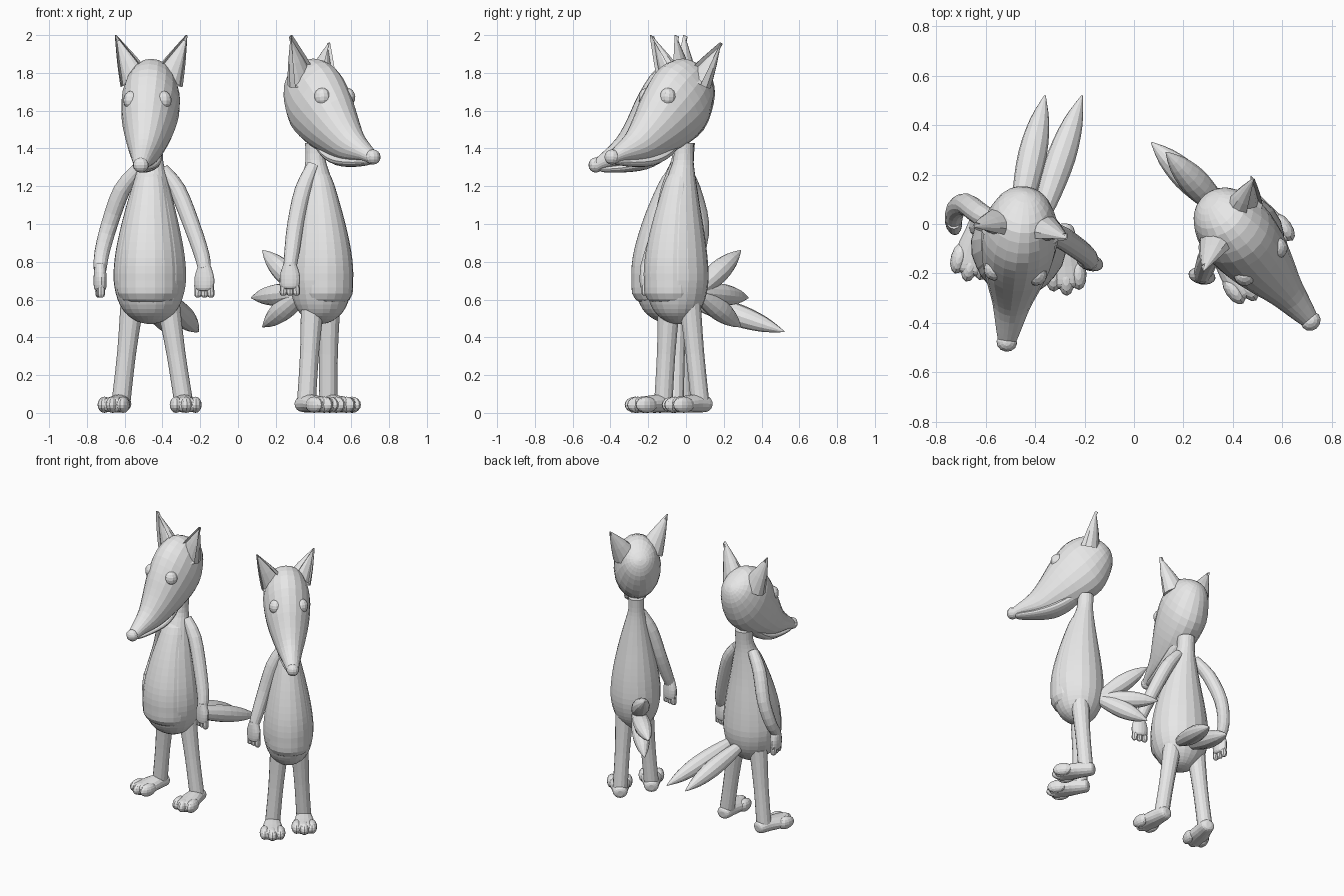
import bpy, bmesh, math
from mathutils import Vector, Matrix

cube = bpy.data.objects.get("Cube")
if cube:
    bpy.data.objects.remove(cube, do_unlink=True)

grey = bpy.data.materials.new("plain_grey")
grey.use_nodes = True
grey.diffuse_color = (0.8, 0.8, 0.8, 1)
grey.node_tree.nodes["Principled BSDF"].inputs["Base Color"].default_value = (0.8, 0.8, 0.8, 1)

X = Vector((1, 0, 0))
Z = Vector((0, 0, 1))
IDENT = Matrix.Identity(4)


def finish(name, bm):
    bmesh.ops.recalc_face_normals(bm, faces=bm.faces)
    me = bpy.data.meshes.new(name)
    bm.to_mesh(me)
    bm.free()
    me.materials.append(grey)
    bpy.context.collection.objects.link(bpy.data.objects.new(name, me))


def smooth_rows(rows, steps):
    """Catmull-Rom through rows of numbers."""
    out = []
    for i in range(len(rows) - 1):
        p0, p1 = rows[max(i - 1, 0)], rows[i]
        p2, p3 = rows[i + 1], rows[min(i + 2, len(rows) - 1)]
        for s in range(steps):
            t = s / steps
            out.append([0.5 * (2 * b + (c - a) * t + (2 * a - 5 * b + 4 * c - d) * t * t
                               + (3 * b - a - 3 * c + d) * t ** 3)
                        for a, b, c, d in zip(p0, p1, p2, p3)])
    return out + [list(rows[-1])]


def sweep(rows, sides=16, steps=3, side=X, axis=None, mat=IDENT):
    """Skin of ellipses along rows of (x, y, z, half width, half depth)."""
    rows = smooth_rows(rows, steps)
    pts = [Vector(r[:3]) for r in rows]
    bm = bmesh.new()
    rings = []
    for i, r in enumerate(rows):
        t = axis or (pts[min(i + 1, len(pts) - 1)] - pts[max(i - 1, 0)]).normalized()
        u = (side - t * side.dot(t)).normalized()
        v = t.cross(u)
        rings.append([bm.verts.new(mat @ (pts[i]
                      + u * max(r[3], 0.002) * math.cos(k * math.tau / sides)
                      + v * max(r[4], 0.002) * math.sin(k * math.tau / sides)))
                      for k in range(sides)])
    for a, b in zip(rings, rings[1:]):
        for k in range(sides):
            n = (k + 1) % sides
            bm.faces.new((a[k], a[n], b[n], b[k]))
    bm.faces.new(rings[0])
    bm.faces.new(rings[-1])
    return bm


def ball(name, centre, size, mat=IDENT):
    bm = bmesh.new()
    bmesh.ops.create_uvsphere(bm, u_segments=12, v_segments=8, radius=1,
                              matrix=mat @ Matrix.Translation(centre) @ Matrix.Diagonal((*size, 1)))
    finish(name, bm)


def torso(tag, mat, w, d, lean):
    # (height, girth, forward lean)
    shape = [(.47, .05, .04), (.485, .36, .045), (.53, .68, .05), (.6, .89, .05), (.7, 1, .05),
             (.82, .97, .05), (.95, .85, .045), (1.1, .66, .035), (1.25, .44, .018),
             (1.34, .32, .005), (1.43, .31, 0)]
    finish(tag + "_body", sweep([(0, -f * lean, z, w * g, d * g) for z, g, f in shape],
                                sides=20, axis=Z, mat=mat))
    # belly panel standing slightly proud of the body
    panel = [(.52, .1, .05)] + shape[3:9] + [(1.29, .1, .03)]
    finish(tag + "_belly", sweep([(0, -f * lean - .25 * d * g, z, w * .88 * g, d * .83 * g)
                                  for z, g, f in panel], sides=20, axis=Z, mat=mat))


def head(tag, mat, pitch, tips):
    pivot = Matrix.Translation((0, 0, 1.68))
    mat_h = mat @ pivot @ Matrix.Rotation(math.radians(pitch), 4, 'X') @ pivot.inverted()
    along = Vector((0, -.78, -.62))
    up = Vector((0, -.62, .78))
    # (distance along the snout, offset, half width, half height)
    shape = [(-.175, 0, .01, .01), (-.158, .01, .065, .07), (-.1, .02, .118, .15),
             (.03, -.002, .154, .206), (.18, -.024, .144, .184), (.32, -.042, .112, .132),
             (.43, -.045, .08, .092), (.55, -.012, .05, .046), (.61, 0, .034, .032)]
    rows = [(*(Vector((0, 0, 1.68)) + along * t + up * n), w, h) for t, n, w, h in shape]
    finish(tag + "_head", sweep(rows, sides=20, axis=along, mat=mat_h))
    # lower jaw
    finish(tag + "_jaw", sweep([(0, -.04, 1.44, .05, .03), (0, -.12, 1.37, .07, .035),
                                (0, -.21, 1.322, .072, .034), (0, -.32, 1.298, .055, .025),
                                (0, -.43, 1.29, .034, .016), (0, -.45, 1.29, .01, .005)], mat=mat_h))
    ball(tag + "_nose", (0, -.472, 1.312), (.042, .038, .04), mat_h)
    for s, side in ((-1, "right"), (1, "left")):
        ball(f"{tag}_{side}_eye", (s * .085, -.185, 1.655), (.044, .046, .05), mat_h)
    # ears with a hollow front
    for tip, side in zip(tips, ("right", "left")):
        tip = Vector(tip)
        base = Vector((math.copysign(.085, tip.x), tip.y * .3, 1.76))
        mid = base.lerp(tip, .45)
        bm = sweep([(*base, .088, .07), (*mid, .054, .044), (*tip, .004, .004)],
                   sides=12, steps=2, mat=mat)
        bmesh.ops.recalc_face_normals(bm, faces=bm.faces)
        front = mat.to_3x3() @ Vector((0, -1, 0))
        faces = [f for f in bm.faces if f.normal.dot(front) > .6 and len(f.verts) == 4]
        bmesh.ops.inset_region(bm, faces=faces, thickness=.009)
        bmesh.ops.translate(bm, verts=list({v for f in faces for v in f.verts}),
                            vec=front * -.025)
        finish(f"{tag}_{side}_ear", bm)


def leg(name, hip, ankle, yaw):
    hip, ankle = Vector(hip), Vector(ankle)
    knee = hip.lerp(ankle, .5)
    finish(name + "_leg", sweep([(*hip, .062, .06), (*knee, .05, .05), (*ankle, .05, .05)], sides=14))
    mat = Matrix.Translation((ankle.x, ankle.y, 0)) @ Matrix.Rotation(math.radians(yaw), 4, 'Z')
    finish(name + "_foot", sweep([(0, .06, .045, .02, .02), (0, .045, .046, .045, .04),
                                  (0, -.02, .05, .056, .048), (0, -.11, .045, .072, .044),
                                  (0, -.18, .042, .07, .038), (0, -.2, .042, .04, .02)], mat=mat))
    for k in (-1, 0, 1):
        ball(f"{name}_toe_{k + 2}", (k * .051, -.165 + abs(k) * .02, .043), (.034, .066, .043), mat)


def arm(name, pts, spread):
    radii = (.035, .045, .044, .04, .034)
    finish(name + "_arm", sweep([(*p, r, r) for p, r in zip(pts, radii)], sides=14))
    wrist, out = Vector(pts[-1]), Vector(spread).normalized()
    low = wrist - Z * .1
    finish(name + "_palm", sweep([(*(wrist + Z * .03), .03, .028), (*(wrist - Z * .04), .054, .034),
                                  (*low, .05, .032), (*(low - Z * .015), .025, .018)], side=out))
    for k in (-1, 0, 1):
        root = low + Z * .02 + out * k * .03
        end = root - Z * .055 + out * k * .005
        finish(f"{name}_finger_{k + 2}", sweep([(*root, .02, .02), (*end, .02, .02),
                                                (*(end - Z * .014), .008, .008)], sides=8))
    thumb = wrist - Z * .05 - out * .04
    finish(name + "_thumb", sweep([(*(thumb + out * .02), .018, .018), (*(thumb - Z * .04), .017, .017),
                                   (*(thumb - Z * .06), .004, .004)], sides=8))


def tail(name, base, tip):
    base, tip = Vector(base), Vector(tip)
    shape = ((0, .035), (.2, .05), (.5, .058), (.78, .04), (1, .003))
    finish(name, sweep([(*base.lerp(tip, t), r, r) for t, r in shape], sides=12))


def place(x, y, yaw):
    return Matrix.Translation((x, y, 0)) @ Matrix.Rotation(math.radians(yaw), 4, 'Z')


# First fox: facing forward, two tails, both arms hanging free
torso("first_fox", place(-.457, -.01, -7), .193, .186, 1.6)
head("first_fox", place(-.457, -.01, -7), 0, ((-.19, -.025, 2), (.19, -.025, 2)))
leg("first_fox_right", (-.56, -.03, .58), (-.62, -.01, .05), -15)
leg("first_fox_left", (-.37, -.05, .58), (-.287, -.06, .05), 4)
arm("first_fox_right", ((-.53, -.01, 1.29), (-.615, .035, 1.18), (-.68, .08, 1.0),
                        (-.72, .06, .85), (-.73, .01, .76)), (.15, -1, 0))
arm("first_fox_left", ((-.4, -.02, 1.29), (-.32, -.04, 1.18), (-.24, -.09, .98),
                       (-.19, -.13, .83), (-.178, -.155, .76)), (1, -.3, 0))
tail("first_fox_tail_1", (-.46, .05, .6), (-.36, .52, .43))
tail("first_fox_tail_2", (-.375, .03, .6), (-.21, .52, .43))

# Second fox: turned to its left, three fanned tails, one arm showing
torso("second_fox", place(.407, -.01, 40), .165, .17, 1)
head("second_fox", place(.392, -.008, 40), -5, ((-.2, -.068, 2), (.193, .087, 1.96)))
leg("second_fox_right", (.395, -.09, .58), (.362, -.12, .05), 35)
leg("second_fox_left", (.48, .02, .58), (.477, .075, .05), 36)
arm("second_fox_right", ((.4, -.05, 1.31), (.345, -.09, 1.18), (.305, -.13, 1.0),
                         (.285, -.18, .85), (.275, -.21, .77)), (1, -.2, 0))
for i, tip in enumerate(((.13, .29, .86), (.07, .33, .61), (.13, .29, .455))):
    tail(f"second_fox_tail_{i + 1}", (.35, .06, .64), tip)
